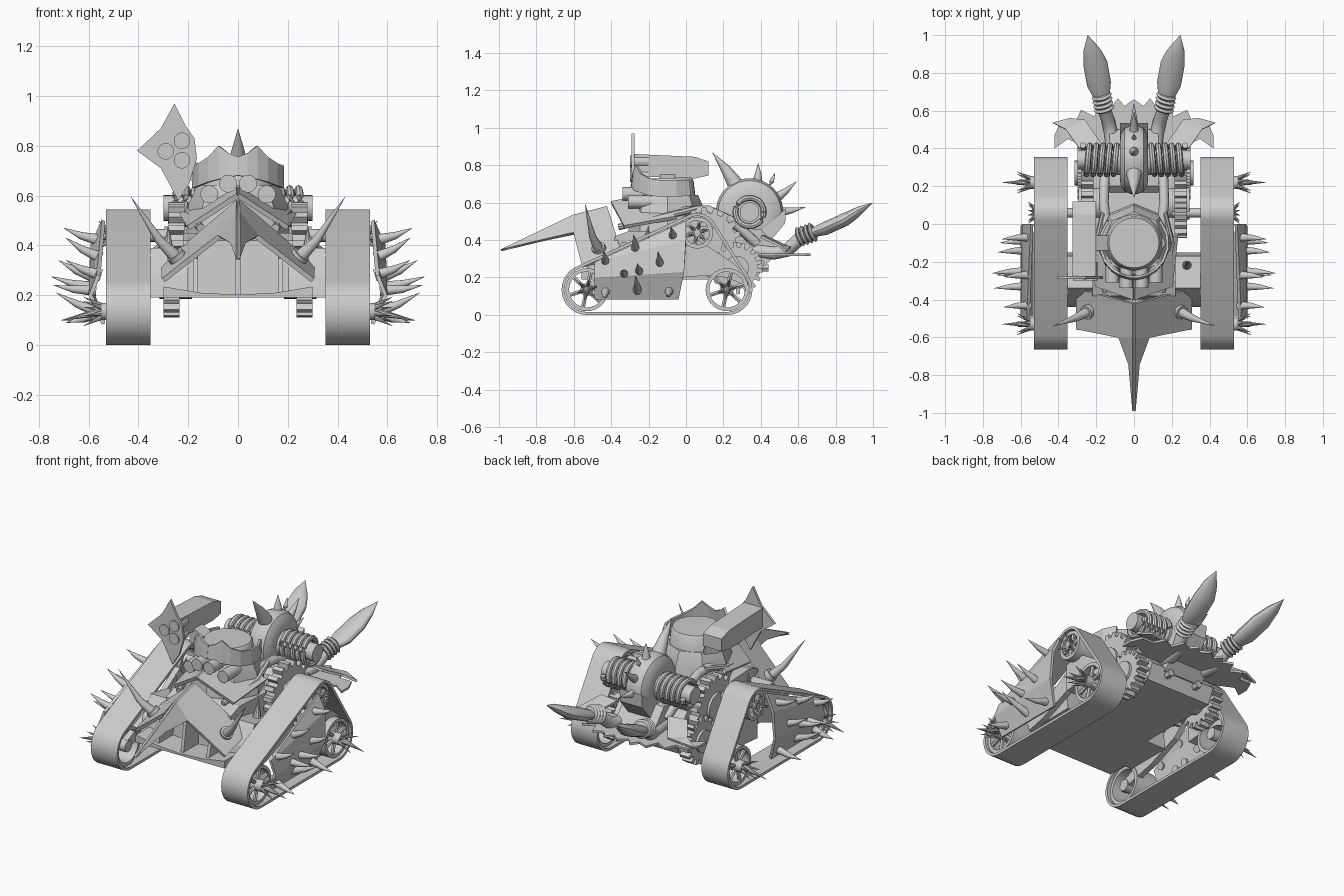
import bpy, bmesh
from math import sin, cos, pi, radians
from mathutils import Vector
from mathutils.geometry import convex_hull_2d

if "Cube" in bpy.data.objects:
    bpy.data.objects.remove(bpy.data.objects["Cube"])


def mesh(name, verts, faces, mir=False, solid=0):
    bm = bmesh.new()
    vs = [bm.verts.new(v) for v in verts]
    for f in faces:
        bm.faces.new([vs[i] for i in f])
    bmesh.ops.remove_doubles(bm, verts=bm.verts, dist=1e-5)
    bmesh.ops.recalc_face_normals(bm, faces=bm.faces)
    me = bpy.data.meshes.new(name)
    bm.to_mesh(me)
    bm.free()
    ob = bpy.data.objects.new(name, me)
    bpy.context.collection.objects.link(ob)
    if solid:
        m = ob.modifiers.new("thickness", 'SOLIDIFY')
        m.thickness, m.offset = solid, 0
    if mir:
        m = ob.modifiers.new("mirror", 'MIRROR')
        m.use_mirror_merge = False
    return ob


def prism(name, pts, axis, a, b, mir=False):
    """Extrude a 2D profile along an axis from a to b."""
    put = {'x': lambda p, t: (t, p[0], p[1]), 'y': lambda p, t: (p[0], t, p[1]),
           'z': lambda p, t: (p[0], p[1], t)}[axis]
    n = len(pts)
    v = [put(p, a) for p in pts] + [put(p, b) for p in pts]
    f = [list(range(n)), list(range(n, 2 * n))]
    f += [(i, (i + 1) % n, n + (i + 1) % n, n + i) for i in range(n)]
    return mesh(name, v, f, mir)


rounded = []


def tube(name, path, radii, n=14, mir=False, flat=1):
    """Loft circles along a path; covers cylinders, cones, pipes."""
    path = [Vector(p) for p in path]
    if not isinstance(radii, (list, tuple)):
        radii = [radii] * len(path)
    v, f = [], []
    for i, p in enumerate(path):
        t = (path[min(i + 1, len(path) - 1)] - path[max(i - 1, 0)]).normalized()
        ref = Vector((0, 0, 1)) if abs(t.z) < .9 else Vector((0, 1, 0))
        u = t.cross(ref).normalized()
        w = u.cross(t)
        r = max(radii[i], .0006)
        v += [p + r * (cos(2 * pi * k / n) * u + flat * sin(2 * pi * k / n) * w) for k in range(n)]
    for i in range(len(path) - 1):
        f += [(i * n + k, i * n + (k + 1) % n, (i + 1) * n + (k + 1) % n, (i + 1) * n + k) for k in range(n)]
    f += [list(range(n)), list(range(len(v) - n, len(v)))]
    rounded.append(mesh(name, v, f, mir))
    return rounded[-1]


def band(name, outer, inner, x0, x1):
    """Closed band in the yz plane, with inner and outer outlines of equal count."""
    n = len(outer)
    loops = [(outer, x0), (outer, x1), (inner, x1), (inner, x0)]
    v = [(x, p[0], p[1]) for pts, x in loops for p in pts]
    f = [(j * n + i, j * n + (i + 1) % n, (j + 1) % 4 * n + (i + 1) % n, (j + 1) % 4 * n + i)
         for j in range(4) for i in range(n)]
    rounded.append(mesh(name, v, f, True))


def circ(y, z, r, n=32):
    return [(y + r * cos(2 * pi * k / n), z + r * sin(2 * pi * k / n)) for k in range(n)]


def horn(name, base, mid, tip, r):
    tube(name, [base, mid, tip], [r, r * .62, 0], 12, True)


# Tracks: thin belts around three wheels
wheels = [(-.53, .135, .135), (.22, .135, .135), (.06, .44, .105)]
out = [p for w in wheels for p in circ(*w, 40)]
inn = [p for y, z, r in wheels for p in circ(y, z, r - .016, 40)]
idx = convex_hull_2d([Vector(p) for p in out])
band("track_belt", [out[i] for i in idx], [inn[i] for i in idx], .352, .53)

# Spoked wheels with spiked hubs
for y, z, R in wheels:
    r = R - .02
    low = z < .3
    band("wheel_rim", circ(y, z, r), circ(y, z, r - .02), .37, .515)
    tube("wheel_hub", [(.37 if low else .2, y, z), (.55 if low else .53, y, z)], r * .3, 16, True)
    for k in range(6):
        a = k * pi / 3 + .3
        c, s = cos(a), sin(a)
        tube("wheel_spoke", [(.5, y, z), (.5, y + (r - .01) * c, z + (r - .01) * s)], .012, 6, True)
        tube("hub_spike", [(.54 if low else .52, y + .02 * c, z + .02 * s),
                           (.62 if low else .56, y + .06 * c, z + .06 * s)], [.012, 0], 8, True)
    if low:
        tube("hub_spike_long", [(.54, y, z), (.7, y, z - .035)], [.02, 0], 10, True)

# Rocker arms inside the tracks
prism("rear_rocker", [(-.02, .2), (-.02, .36), (.06, .4), (.13, .36), (.25, .28), (.335, .2), (.33, .15),
                      (.22, .2), (.1, .21)], 'x', .41, .47, True)
prism("front_rocker", [(-.56, .11), (-.53, .17), (-.2, .31), (.06, .47), (.1, .43), (-.1, .25), (-.3, .17)],
      'x', .375, .41, True)

# Bent side armour with spikes
mesh("side_armour", [(.54, -.49, .085), (.54, -.04, .085), (.592, -.49, .2), (.592, -.01, .23),
                     (.56, -.49, .28), (.585, 0, .4), (.54, 0, .5)],
     [(0, 1, 3, 2), (2, 3, 5, 4), (4, 5, 6)], True, .016)
for y, z, x, tx, tz in [(-.43, .28, .56, .69, .34), (-.27, .35, .56, .69, .43), (-.07, .42, .56, .70, .47),
                        (-.33, .22, .58, .74, .24), (-.25, .23, .58, .75, .275), (-.14, .27, .58, .72, .34),
                        (-.43, .13, .56, .69, .09), (-.26, .13, .56, .73, .21), (-.09, .13, .56, .71, .10)]:
    horn("armour_spike", (x - .01, y, z), ((x + tx) / 2, y - .003, (z + tz) / 2 - .006),
         (tx, y - .01, tz), .024)

# Hull, front sponsons, front lip and ribs
prism("hull", [(-.4, .19), (.38, .19), (.42, .28), (.3, .42), (-.3, .45), (-.38, .42)], 'x', -.22, .22)
prism("sponson", [(-.44, .19), (-.15, .19), (-.17, .36), (-.34, .39), (-.42, .28)], 'x', .2, .352, True)
prism("front_lip", [(-.3, .19), (.3, .19), (.3, .235), (.15, .21), (0, .202), (-.15, .21), (-.3, .235)],
      'y', -.56, -.38)
for x in (0, .17):
    prism("front_rib", [(-.54, .2), (-.38, .2), (-.38, .45 - x * .5), (-.5, .45 - x * .6)], 'x', x - .01, x + .01, x > 0)
tube("hull_spike", [(.28, -.22, .36), (.28, -.2, .48)], [.026, 0], 10, True)

# Prow: ridged plate ending in a long beak
mesh("prow_plate", [(0, -.42, .575), (0, -.6, .53), (0, -.99, .345), (.3, -.34, .32), (.3, -.555, .26),
                    (.075, -.6, .435), (.022, -.74, .405)],
     [(0, 1, 5, 4, 3), (1, 2, 6, 5)], True, .02)
horn("prow_horn", (.235, -.46, .34), (.315, -.5, .42), (.43, -.54, .595), .03)
tube("horn_collar", [(.225, -.455, .33), (.255, -.47, .365)], .038, 12, True)

# Gears beside the hull
for y, z, r, x in [(.27, .25, .14, .235), (.11, .39, .185, .215)]:
    n = 18
    teeth = [(y + q * cos(a), z + q * sin(a)) for k in range(n)
             for q, a in [(q, 2 * pi * (k + t) / n) for t, q in
                          [(0, r - .028), (.4, r - .028), (.5, r), (.9, r)]]]
    band("gear", teeth, circ(y, z, r * .45, 4 * n), x, x + .065)
    tube("gear_hub", [(x - .05, y, z), (x + .08, y, z)], r * .47, 20, True)

# Turret: faceted base, drum, brow plate and peaked visor
tube("turret_base", [(0, -.1, .4), (0, -.1, .56), (0, -.1, .64)], [.21, .2, .165], 8)
tube("turret_drum", [(0, -.1, .6), (0, -.1, .72), (0, -.1, .73)], [.155, .14, .132], 32)
mesh("brow_plate", [(0, -.4, .6), (0, -.2, .64), (.2, -.33, .47), (.23, -.05, .52)], [(0, 2, 3, 1)], True, .02)
visor = [(0, .755, .68), (12, .77, .675), (25, .80, .665), (40, .755, .655), (58, .73, .64),
         (80, .72, .63), (105, .72, .63), (130, .72, .64)]
vv = []
for a, top, bot in visor:
    a = radians(a)
    vv += [(.18 * sin(a), -.1 - .18 * cos(a), top), (.18 * sin(a), -.1 - .19 * cos(a), bot)]
mesh("visor", vv, [(2 * i, 2 * i + 1, 2 * i + 3, 2 * i + 2) for i in range(len(visor) - 1)], True, .014)
for x, z, y in [(.04, .648, -.34), (.115, .605, -.31)]:
    tube("lamp_tube", [(x, -.1, z), (x, y, z), (x, y, z), (x, y + .03, z)], [.034, .036, .027, .027], 18, True)
tube("side_strut", [(.15, -.36, .47), (.2, -.1, .53), (.16, .06, .57)], .017, 8, True)

# Gun box with a leaf-shaped shield and three barrels
prism("gun_box", [(-.28, .86), (.05, .845), (.12, .82), (.12, .745), (.05, .73), (-.28, .74)], 'x', -.325, -.2)
prism("gun_shield", [(-.255, .97), (-.31, .87), (-.405, .78), (-.31, .71), (-.24, .58), (-.195, .65),
                     (-.165, .75), (-.175, .83), (-.21, .88)], 'y', -.292, -.276)
for x, z in [(-.29, .778), (-.225, .82), (-.225, .742)]:
    tube("gun_barrel", [(x, -.2, z), (x, -.3, z), (x, -.3, z), (x, -.285, z)], [.033, .033, .026, .026], 18)
prism("gun_mount", [(-.23, .66), (-.12, .66), (-.12, .71), (-.2, .75), (-.23, .75)], 'y', -.14, -.06)

# Engine: fat wheel-shaped drum with a row of spikes
ey, ez = .34, .55
tube("engine_drum", [(x, ey, ez) for x in (-.075, -.07, -.05, -.02, .02, .05, .07, .075)],
     [.1, .135, .168, .18, .18, .168, .135, .1], 40)
for ang, ln, r in [(122, .375, .045), (80, .265, .03), (57, .25, .022), (33, .3, .028), (5, .3, .026)]:
    a = radians(ang)
    tube("engine_spike", [(0, ey + q * cos(a + s), ez + q * sin(a + s)) for q, s in
                          [(.15, -.1), ((.15 + ln) / 2, -.05), (ln, 0)]], [r, r * .6, 0], 12)
prism("engine_jaw", [(.17, .38), (.43, .37), (.53, .49), (.535, .57), (.4, .45)], 'x', -.075, .075)
prism("engine_block", [(.12, .38), (.2, .28), (.42, .26), (.5, .34), (.4, .46), (.2, .46)], 'x', -.13, .13)

# Coil springs on both sides of the engine
tube("spring_core", [(.06, ey, ez), (.3, ey, ez)], .052, 20, True)
tube("spring_seat", [(.06, ey, ez), (.09, ey, ez)], .08, 20, True)
tube("spring_coil", [(.09 + .18 * k / 100, ey + .076 * cos(k * pi / 10), ez + .076 * sin(k * pi / 10))
                     for k in range(101)], .016, 8, True)

# Exhausts: pipe, bellows and pointed flame-shaped outlet
tube("exhaust_pipe", [(.11, .33, .35), (.12, .47, .33), (.135, .54, .345), (.155, .6, .4), (.168, .66, .435)],
     .036, 14, True)
for k in range(4):
    t = k * .022
    p = Vector((.158 + t * .2, .61 + t, .418 + t * .35))
    d = Vector((.0025, .009, .0035))
    tube("bellows_ring", [p - d, p, p + d], [.044, .055, .044], 16, True)
tube("exhaust_blade", [(.172, .68, .44), (.185, .74, .46), (.205, .85, .51), (.218, .9, .54), (.228, .93, .56),
                       (.245, 1, .6)], [.045, .064, .064, .05, .04, 0], 14, True, .55)
tube("intake_pipe", [(.14, -.08, .55), (.16, .12, .56), (.155, .25, .5), (.13, .38, .38)], .026, 12, True)

# Jagged rear skirt and swept wing blades
half = [(.05, .625), (.085, .665), (.12, .62), (.18, .645), (.21, .57), (.28, .605), (.31, .54), (.39, .54),
        (.42, .47), (.42, .40), (.35, .45), (.24, .40)]
prism("rear_skirt", [(0, .66)] + half + [(-x, y) for x, y in reversed(half)], 'z', .315, .328)
mesh("wing_blade", [(.17, .42, .42), (.26, .55, .36), (.34, .56, .36), (.43, .535, .34), (.36, .5, .37), (.29, .4, .42)],
     [(0, 1, 5), (1, 4, 5), (1, 2, 4), (2, 3, 4)], True, .014)
for y, z in [(.4, .33), (.42, .25)]:
    tube("rear_bolt", [(.1, y - .1, z), (.1, y + .02, z)], .022, 6, True)

# Smooth shading on rounded parts only, keeping hard edges
bpy.ops.object.select_all(action='DESELECT')
for ob in rounded:
    ob.select_set(True)
bpy.context.view_layer.objects.active = rounded[0]
bpy.ops.object.shade_smooth_by_angle(angle=radians(32))
